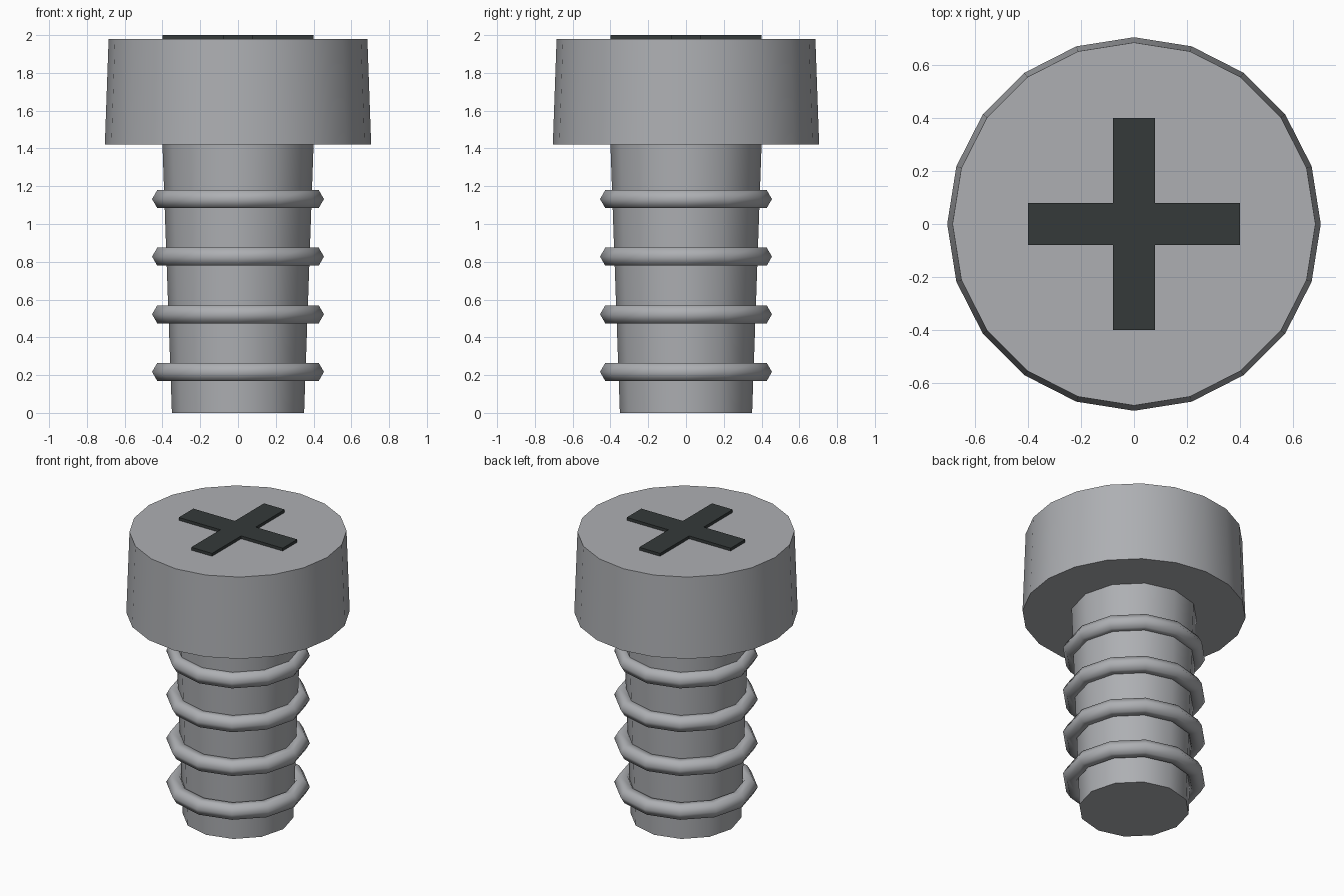
import bpy
import math

cube = bpy.data.objects.get("Cube")
if cube:
    bpy.data.objects.remove(cube, do_unlink=True)


def make_material(name, color, roughness):
    mat = bpy.data.materials.new(name)
    mat.use_nodes = True
    mat.diffuse_color = color
    bsdf = mat.node_tree.nodes["Principled BSDF"]
    bsdf.inputs["Base Color"].default_value = color
    bsdf.inputs["Roughness"].default_value = roughness
    return mat


steel = make_material("steel grey", (0.42, 0.43, 0.45, 1), 0.4)
dark = make_material("dark slot", (0.035, 0.042, 0.042, 1), 0.6)


def finish(name, mat, smooth=True):
    obj = bpy.context.object
    obj.name = name
    obj.data.materials.append(mat)
    if smooth:
        bpy.ops.object.shade_smooth_by_angle(angle=math.radians(40))
    return obj


def tapered_cylinder(name, sides, r_bottom, r_top, z_bottom, z_top):
    bpy.ops.mesh.primitive_cone_add(
        vertices=sides, radius1=r_bottom, radius2=r_top,
        depth=z_top - z_bottom, location=(0, 0, (z_bottom + z_top) / 2))
    return finish(name, steel)


# Head and shank, both slightly tapered
tapered_cylinder("head", 20, 0.705, 0.685, 1.42, 1.98)
tapered_cylinder("shank", 12, 0.35, 0.40, 0, 1.42)

# Thread ridges
for i in range(4):
    bpy.ops.mesh.primitive_torus_add(
        major_segments=12, minor_segments=6, major_radius=0.40,
        minor_radius=0.055, location=(0, 0, 0.217 + 0.305 * i))
    ridge = finish(f"thread_ridge_{i + 1}", steel, smooth=False)
    bpy.ops.object.shade_smooth()

# Cross-shaped drive mark: one outline extruded upward
a, b, z0, z1 = 0.40, 0.08, 1.975, 2.0
arm = [(a, -b), (a, b), (b, b)]
outline = []
for k in range(4):
    c, s = round(math.cos(k * math.pi / 2)), round(math.sin(k * math.pi / 2))
    outline += [(x * c - y * s, x * s + y * c) for x, y in arm]
n = len(outline)
verts = [(x, y, z) for z in (z0, z1) for x, y in outline]
faces = [tuple(range(n, 2 * n)), tuple(reversed(range(n)))]
faces += [(i, (i + 1) % n, n + (i + 1) % n, n + i) for i in range(n)]
mesh = bpy.data.meshes.new("drive_cross")
mesh.from_pydata(verts, [], faces)
mesh.materials.append(dark)
bpy.context.collection.objects.link(bpy.data.objects.new("drive_cross", mesh))
